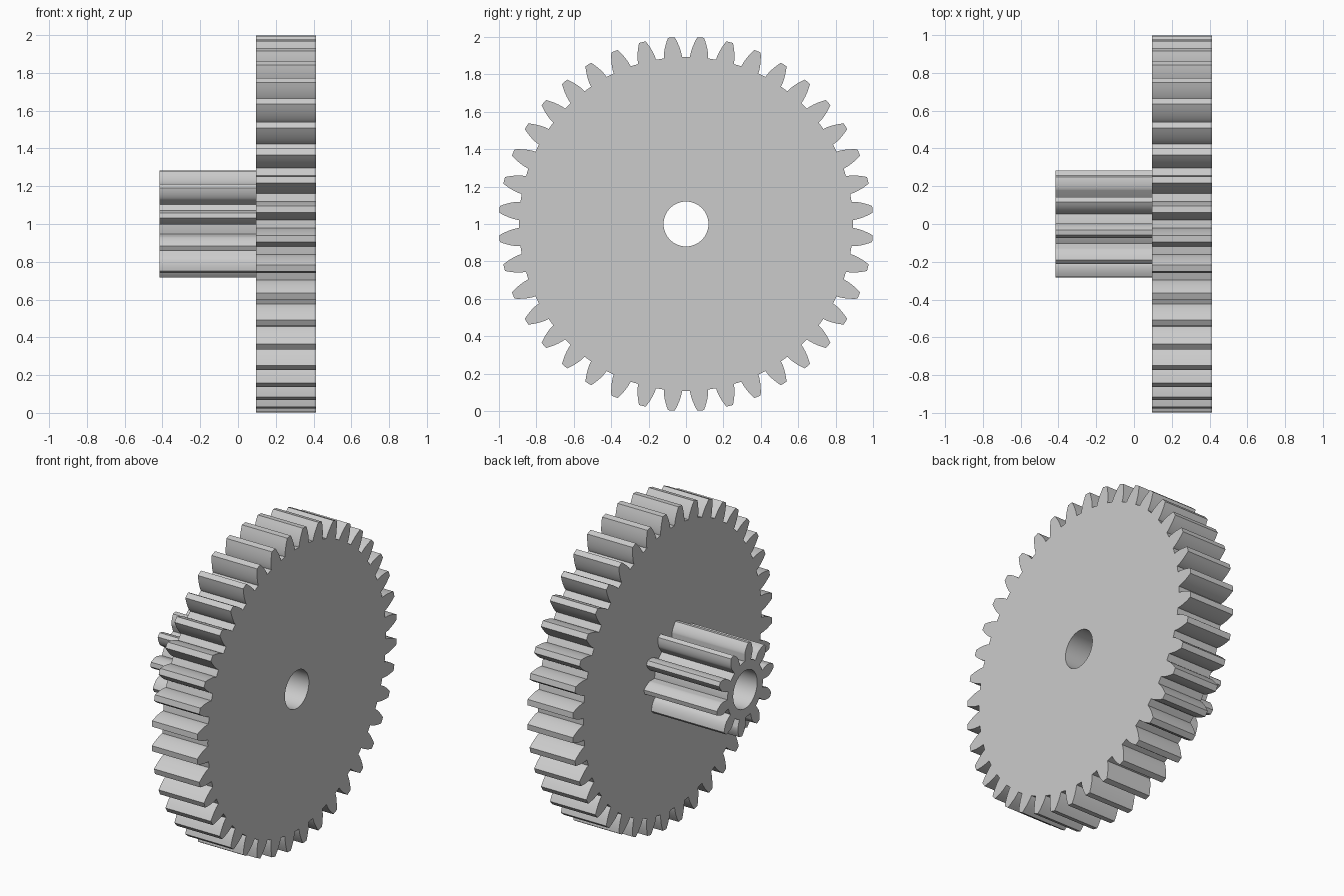
import bpy
import bmesh
from math import acos, cos, sin, tan, pi, radians

MODULE = 1 / 21
PRESSURE = radians(20)
BORE = 0.12

cube = bpy.data.objects.get("Cube")
if cube:
    bpy.data.objects.remove(cube, do_unlink=True)

gray = bpy.data.materials.new("plain gray")
gray.diffuse_color = (0.6, 0.6, 0.6, 1)
gray.use_nodes = True
for node in gray.node_tree.nodes:
    if node.type == "BSDF_PRINCIPLED":
        node.inputs["Base Color"].default_value = gray.diffuse_color


def involute(angle):
    return tan(angle) - angle


def gear_outline(teeth, phase, steps=8):
    """Polar points (radius, angle) of an involute gear."""
    pitch = MODULE * teeth / 2
    base = pitch * cos(PRESSURE)
    root, tip = pitch - 1.25 * MODULE, pitch + MODULE
    foot = pi / (2 * teeth) + involute(PRESSURE)
    # One flank: radial foot, then involute up to the tip
    flank = [(root, foot)]
    for i in range(steps + 1):
        r = base + (tip - base) * (i / steps) ** 1.5
        flank.append((r, foot - involute(acos(min(1, base / r)))))
    tooth = [(r, -a) for r, a in flank] + [(tip, 0)] + flank[::-1]
    # Root arc point halfway to the next tooth
    tooth.append((root, pi / teeth))
    return [(r, a + phase + k * 2 * pi / teeth)
            for k in range(teeth) for r, a in tooth]


def make_gear(name, teeth, phase, x_start, x_end):
    bm = bmesh.new()
    bore = [(BORE, i * pi / 32) for i in range(64)]
    edges = []
    for loop in (gear_outline(teeth, phase), bore):
        verts = [bm.verts.new((0, r * cos(a), r * sin(a))) for r, a in loop]
        edges += [bm.edges.new((verts[i - 1], verts[i])) for i in range(len(verts))]
    # Fill the face around the bore and extrude it along the axle
    bmesh.ops.triangle_fill(bm, edges=edges, use_beauty=True, normal=(1, 0, 0))
    out = bmesh.ops.extrude_face_region(bm, geom=bm.faces[:], use_keep_orig=True)
    moved = [g for g in out["geom"] if isinstance(g, bmesh.types.BMVert)]
    bmesh.ops.translate(bm, verts=moved, vec=(x_end - x_start, 0, 0))
    bmesh.ops.recalc_face_normals(bm, faces=bm.faces[:])
    mesh = bpy.data.meshes.new(name)
    bm.to_mesh(mesh)
    bm.free()
    mesh.materials.append(gray)
    obj = bpy.data.objects.new(name, mesh)
    obj.location = (x_start, 0, 1)
    bpy.context.collection.objects.link(obj)
    bpy.ops.object.select_all(action="DESELECT")
    obj.select_set(True)
    bpy.context.view_layer.objects.active = obj
    bpy.ops.object.shade_smooth_by_angle(angle=radians(25))
    return obj


# Wide wheel and the long pinion on its left-over side
make_gear("large_gear", 40, radians(4.5), 0.095, 0.413)
make_gear("small_pinion", 10, radians(27), -0.415, 0.095)
